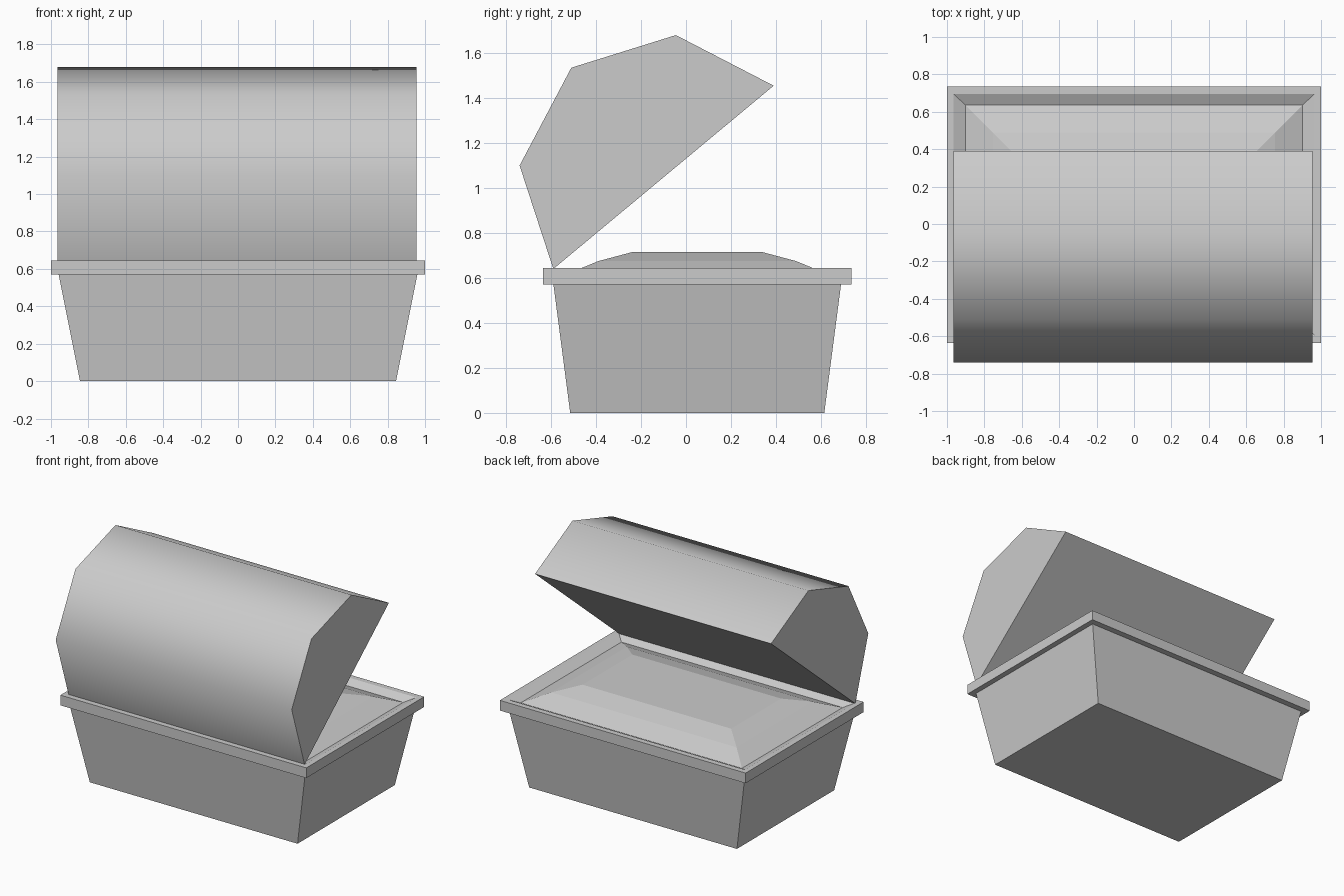
import bpy, bmesh, math

cube = bpy.data.objects.get("Cube")
if cube:
    bpy.data.objects.remove(cube)

grey = bpy.data.materials.new("plain_grey")
grey.use_nodes = True
GREY = (0.6, 0.6, 0.6, 1)
grey.diffuse_color = GREY
grey.node_tree.nodes["Principled BSDF"].inputs["Base Color"].default_value = GREY

CENTRE_Y = 0.05


def finish(name, bm):
    bmesh.ops.recalc_face_normals(bm, faces=bm.faces)
    mesh = bpy.data.meshes.new(name)
    bm.to_mesh(mesh)
    bm.free()
    mesh.materials.append(grey)
    obj = bpy.data.objects.new(name, mesh)
    bpy.context.collection.objects.link(obj)
    return obj


def loft(name, levels):
    """Stack rectangles (half width, half depth, height), capped at both ends."""
    bm = bmesh.new()
    rings = [[bm.verts.new((sx * hx, CENTRE_Y + sy * hy, z))
              for sx, sy in ((-1, -1), (1, -1), (1, 1), (-1, 1))]
             for hx, hy, z in levels]
    for a, b in zip(rings, rings[1:]):
        for i in range(4):
            j = (i + 1) % 4
            bm.faces.new((a[i], a[j], b[j], b[i]))
    bm.faces.new(rings[0])
    bm.faces.new(rings[-1])
    return finish(name, bm)


def extrude_profile(name, profile, x0, x1):
    """Solid prism along x from a (y, z) outline."""
    bm = bmesh.new()
    face = bm.faces.new([bm.verts.new((x0, y, z)) for y, z in profile])
    new = bmesh.ops.extrude_face_region(bm, geom=[face])["geom"]
    verts = [v for v in new if isinstance(v, bmesh.types.BMVert)]
    bmesh.ops.translate(bm, vec=(x1 - x0, 0, 0), verts=verts)
    return finish(name, bm)


# Tapered box
loft("chest_body", [(0.845, 0.565, 0), (0.96, 0.64, 0.575)])

# Overhanging rim, sloping inward to a groove, then rising to the mound
loft("rim_and_contents", [
    (0.96, 0.64, 0.57), (1, 0.685, 0.57), (1, 0.685, 0.645),
    (0.965, 0.645, 0.645), (0.9, 0.585, 0.615),
    (0.755, 0.44, 0.675), (0.605, 0.29, 0.715)])

# Open domed lid, rounded by shading across its curved panels
lid = extrude_profile("open_lid", [
    (-0.59, 0.64), (-0.74, 1.1), (-0.51, 1.535),
    (-0.045, 1.68), (0.39, 1.455)], -0.965, 0.955)
bpy.ops.object.select_all(action="DESELECT")
lid.select_set(True)
bpy.context.view_layer.objects.active = lid
bpy.ops.object.shade_smooth_by_angle(angle=math.radians(60))
